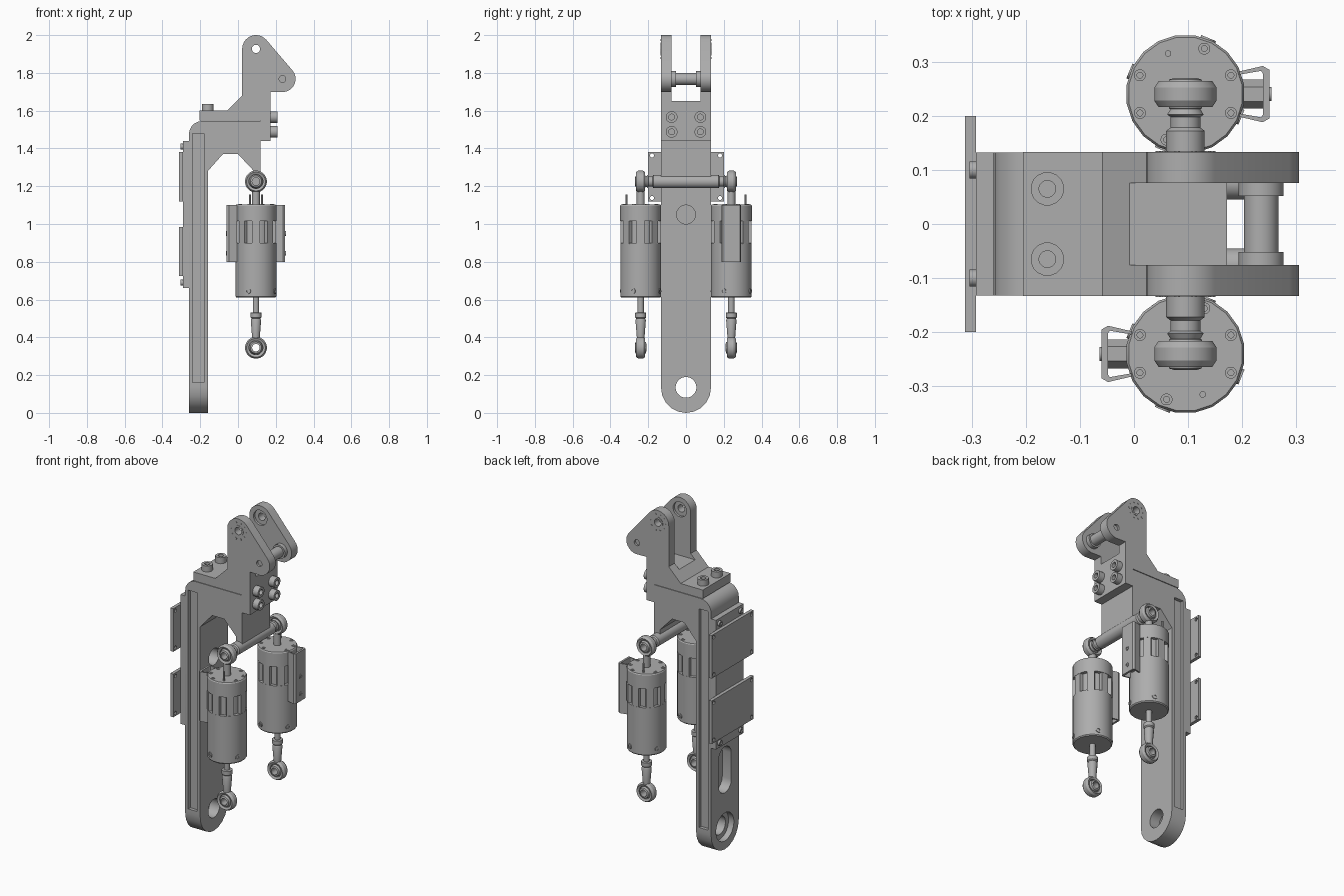
import bpy, bmesh
from math import sin, cos, pi, radians
from mathutils import Vector, Matrix

cube = bpy.data.objects.get("Cube")
if cube:
    bpy.data.objects.remove(cube, do_unlink=True)

gray = bpy.data.materials.new("machined_gray")
gray.use_nodes = True
COLOR = (0.42, 0.42, 0.42, 1)
gray.diffuse_color = COLOR
gray.node_tree.nodes["Principled BSDF"].inputs["Base Color"].default_value = COLOR
X, Y, Z = Vector((1, 0, 0)), Vector((0, 1, 0)), Vector((0, 0, 1))
parts = []


def finish(name, bm):
    bmesh.ops.recalc_face_normals(bm, faces=bm.faces)
    mesh = bpy.data.meshes.new(name)
    bm.to_mesh(mesh)
    bm.free()
    mesh.materials.append(gray)
    ob = bpy.data.objects.new(name, mesh)
    bpy.context.collection.objects.link(ob)
    parts.append(ob)
    return ob


def prism(name, pts, place, a, b):
    """Extrude a 2D outline from depth a to depth b; place maps (u, v, depth) to 3D."""
    bm = bmesh.new()
    lo = [bm.verts.new(place(u, v, a)) for u, v in pts]
    hi = [bm.verts.new(place(u, v, b)) for u, v in pts]
    bm.faces.new(lo)
    bm.faces.new(hi)
    for i in range(len(pts)):
        j = (i + 1) % len(pts)
        bm.faces.new((lo[i], lo[j], hi[j], hi[i]))
    return finish(name, bm)


def along_y(u, v, d):
    return (u, d, v)


def along_x(u, v, d):
    return (d, u, v)


def box(name, x, y, z):
    return prism(name, [(x[0], y[0]), (x[1], y[0]), (x[1], y[1]), (x[0], y[1])],
                 lambda u, v, d: (u, v, d), *z)


def lathe(name, pts, loc, axis=Z, n=24, closed=False):
    """Revolve (radius, height) points about an axis; closed makes a ring."""
    bm = bmesh.new()
    rot = Z.rotation_difference(axis).to_matrix()
    rings = []
    for r, h in pts:
        count = n if r > 1e-6 else 1
        rings.append([bm.verts.new(rot @ Vector((r * cos(2 * pi * (i + .5) / n),
                      r * sin(2 * pi * (i + .5) / n), h)) + Vector(loc)) for i in range(count)])
    pairs = list(zip(rings, rings[1:])) + ([(rings[-1], rings[0])] if closed else [])
    for a, b in pairs:
        for i in range(n):
            j = (i + 1) % n
            quad = [a[i % len(a)], a[j % len(a)], b[j % len(b)], b[i % len(b)]]
            bm.faces.new(list(dict.fromkeys(quad)))
    if not closed:
        for ring in (rings[0], rings[-1]):
            if len(ring) > 1:
                bm.faces.new(ring)
    return finish(name, bm)


def rod(name, r, loc, length, axis=Z, n=24):
    return lathe(name, [(r, 0), (r, length)], loc, axis, n)


def boolean(ob, cutter, op="DIFFERENCE"):
    mod = ob.modifiers.new("cut", "BOOLEAN")
    mod.operation, mod.solver, mod.object = op, "EXACT", cutter
    bpy.context.view_layer.objects.active = ob
    bpy.ops.object.modifier_apply(modifier=mod.name)
    parts.remove(cutter)
    bpy.data.objects.remove(cutter, do_unlink=True)


def arc(cx, cz, r, a, b, n):
    return [(cx + r * cos(radians(a + (b - a) * i / n)),
             cz + r * sin(radians(a + (b - a) * i / n))) for i in range(n + 1)]


def socket_bolt(name, loc, axis, r=.031, h=.036):
    lathe(name, [(0, h * .35), (r * .5, h * .35), (r * .5, h), (r, h), (r, 0)], loc, axis, 16)


# Leg plate with its knee block, rounded at the foot
leg = prism("leg_plate", [(-.16, 0), (-.16, 1.28), (-.08, 1.37), (0, 1.37), (.08, 1.285),
            (.08, 1.25), (.12, 1.25), (.12, 1.545)] + arc(-.19, 1.475, .07, 90, 180, 5)
            + [(-.26, 0)], along_y, -.15, .15)
boolean(leg, prism("foot_shape", arc(0, .132, .132, 180, 360, 10) + [(.132, 2), (-.132, 2)],
                   along_x, -.5, .5), "INTERSECT")
boolean(leg, rod("ankle_bore", .055, (-.4, 0, .135), .4, X))
boolean(leg, rod("ankle_counterbore", .085, (-.3, 0, .135), .075, X))
boolean(leg, rod("upper_bore", .05, (-.255, 0, 1.05), .2, X))
boolean(leg, prism("back_slot", arc(0, .56, .06, 0, 180, 8) + arc(0, .4, .06, 180, 360, 8),
                   along_x, -.3, -.2))
for s in (-1, 1):
    boolean(leg, box("side_groove", (-.24, -.18), sorted((s * .112, s * .2)), (.16, 1.48)))

# Back cover with two mounting plates
box("back_cover", (-.292, -.258), (-.132, .132), (.66, 1.44))
for z in (.855, 1.25):
    plate = box("mounting_plate", (-.312, -.292), (-.2, .2), (z - .13, z + .13))
    for y in (-.18, .18):
        for dz in (-.112, .112):
            boolean(plate, rod("plate_hole", .011, (-.4, y, z + dz), .2, X, 10))
for y in (-.1, .1):
    for z in (.69, 1.41):
        socket_bolt("cover_bolt", (-.292, y, z), -X, .016, .012)

# Hip bracket with a forked top
bracket = prism("hip_bracket", [(-.205, 1.548), (.12, 1.548), (.12, 1.44), (.172, 1.44),
                (.172, 1.70)] + arc(.235, 1.768, .07, -100, 42, 10)
                + arc(.095, 1.927, .073, 42, 180, 10)
                + [(.022, 1.68), (-.058, 1.6), (-.205, 1.6)], along_y, -.133, .133)
boolean(bracket, box("fork_gap", (-.5, .5), (-.076, .076), (1.65, 2.2)))
boolean(bracket, rod("pivot_hole", .022, (.095, -.3, 1.927), .6, Y))
for s in (-1, 1):
    boolean(bracket, rod("pivot_recess", .045, (.095, s * .06, 1.927), .03, Y * s))
    boolean(bracket, rod("pin_recess", .018, (.235, s * .12, 1.768), .03, Y * s, 16))
    # Ring of small rivets round the pivot
    for k in range(10):
        a = 2 * pi * k / 10
        rod("pivot_rivet", .006, (.095 + .05 * cos(a), s * .131, 1.927 + .05 * sin(a)),
            .004, Y * s, 8)
    lathe("pivot_rim", [(.022, 0), (.022, .003), (.034, .003), (.034, 0)],
          (.095, s * .132, 1.927), Y * s, 20, True)
    rod("pin_collar", .042, (.235, s * .052, 1.768), .026, Y * s)
    socket_bolt("top_bolt", (-.16, s * .065, 1.6), Z)
    for z in (1.488, 1.566):
        socket_bolt("front_bolt", (.172, s * .076, z), X)
rod("fork_pin", .032, (.235, -.07, 1.768), .14, Y)

# Cross shaft carrying both actuators
half = [(.036, 0), (.036, .172), (.028, .178), (.028, .198), (.034, .202), (.022, .222)]
lathe("cross_shaft", [(r, -h) for r, h in reversed(half)] + half[1:], (.095, 0, 1.225), Y)


def rod_end(x, y, z):
    """Spherical bearing with its axis along y."""
    lathe("bearing_ring", [(.037, -.018), (.05, -.024), (.058, -.012), (.058, .012),
          (.05, .024), (.037, .018)], (x, y, z), Y, 24, True)
    lathe("bearing_ball", [(.02, -.03), (.03, -.027), (.038, 0), (.03, .027), (.02, .03)],
          (x, y, z), Y, 24, True)


# Two actuators, each the other turned half round
for s in (1, -1):
    cx, cy = .095, s * .24

    def at(dx, dy, z):
        return (cx + s * dx, cy + s * dy, z)

    def polar(r, deg, z):
        return at(r * cos(radians(deg)), r * sin(radians(deg)), z)

    lathe("actuator_body", [(.104, .61), (.109, .616), (.109, .9), (.09, .9), (.09, 1.015),
          (.11, 1.015), (.11, 1.096), (.106, 1.102)], (cx, cy, 0), Z, 20)
    for k in range(8):
        a = radians(45 * k)
        post = box("window_post", (.085, .107), (-.021, .021), (.895, 1.02))
        post.data.transform(Matrix.Translation((cx, cy, 0)) @ Matrix.Rotation(a, 4, "Z"))
    for deg in (22.5, -22.5, 157.5, 202.5, 67.5, 247.5):
        socket_bolt("cap_screw", polar(.091, deg, 1.1), Z, .011, .005)
    for deg in (-22.5, 67.5, 157.5, 247.5):
        d = radians(deg)
        socket_bolt("body_screw", polar(.105, deg, .645),
                    Vector((cos(d), sin(d), 0)) * s, .015, .007)
    rod("cap_pin", .006, at(-.032, .075, 1.1), .057, Z, 10)

    # Upper and lower rod ends
    rod("upper_stem", .021, (cx, cy, 1.09), .09)
    rod_end(cx, cy, 1.225)
    lathe("lower_stem", [(.017, .62), (.017, .532), (.03, .53), (.03, .506), (.024, .5),
          (.028, .49), (.02, .39)], (cx, cy, 0), Z, 16)
    rod_end(cx, cy, .345)

    # Channel-shaped side housing with its fasteners
    outline = [(.1, -.042), (.143, -.052), (.155, -.045), (.155, .045), (.143, .052),
               (.1, .042), (.1, .036), (.14, .043), (.143, .038), (.143, -.038),
               (.14, -.043), (.1, -.036)]
    prism("side_housing", outline, lambda u, v, d: at(u, v, d), .8, 1.1)
    for z in (.845, .95, 1.05):
        rod("housing_standoff", .027, at(.1, 0, z), .046, X * s, 6)
    for z in (.845, .95):
        socket_bolt("housing_screw", at(.154, 0, z), X * s, .013, .005)

# Smooth round parts while keeping edges crisp
bpy.ops.object.select_all(action="DESELECT")
for ob in parts:
    ob.select_set(True)
bpy.context.view_layer.objects.active = leg
bpy.ops.object.shade_smooth_by_angle(angle=radians(30))
